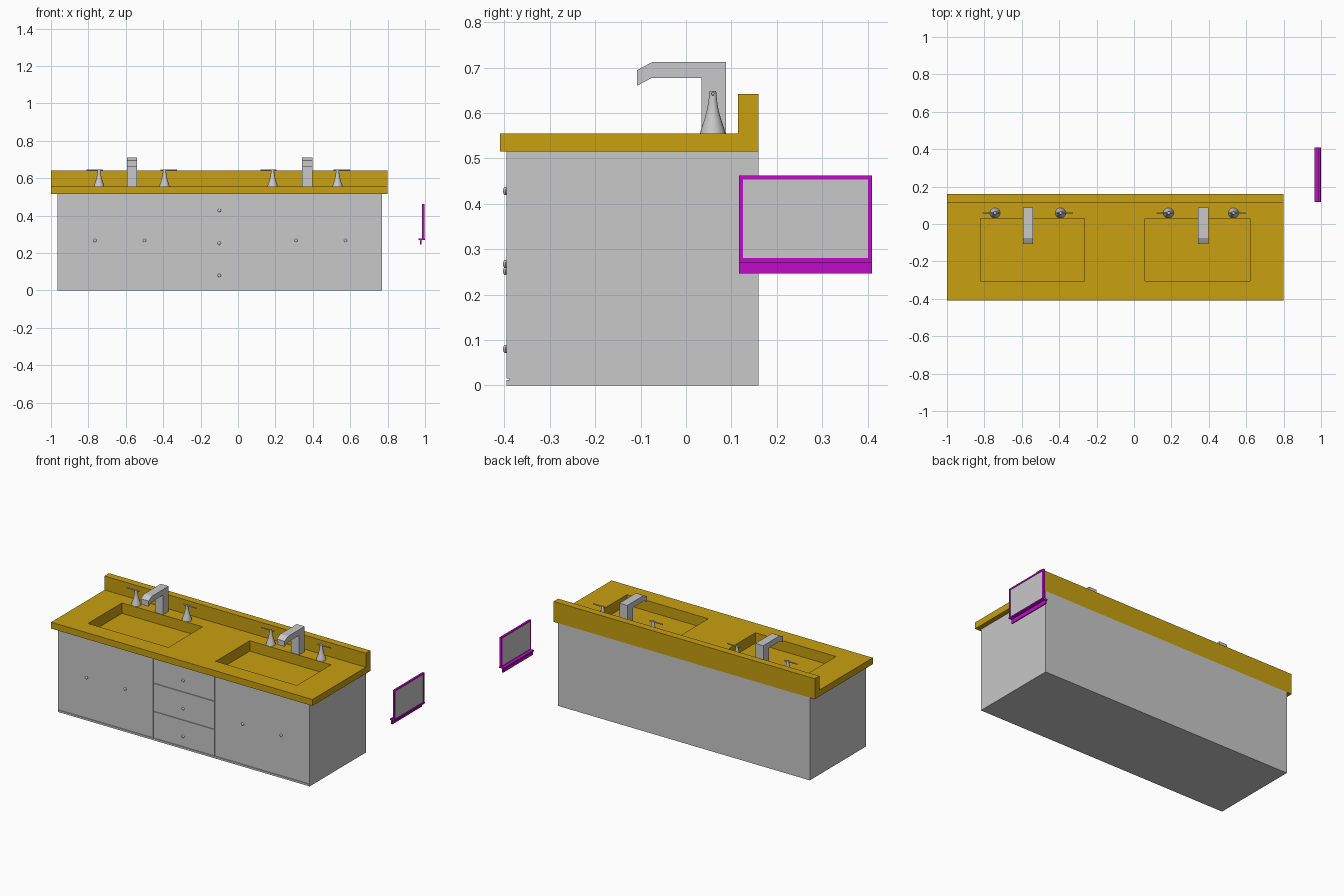
import bpy, bmesh, math
from mathutils import Matrix, Vector

cube = bpy.data.objects.get("Cube")
if cube:
    bpy.data.objects.remove(cube, do_unlink=True)


def material(name, rgb):
    m = bpy.data.materials.new(name)
    m.use_nodes = True
    m.diffuse_color = (*rgb, 1)
    bsdf = next(n for n in m.node_tree.nodes if n.type == 'BSDF_PRINCIPLED')
    bsdf.inputs["Base Color"].default_value = (*rgb, 1)
    return m


grey = material("light grey", (0.58, 0.58, 0.58))
gold = material("mustard", (0.58, 0.35, 0.005))
magenta = material("magenta", (0.52, 0.004, 0.58))


def finish(bm, name, mat, smooth=False):
    bmesh.ops.recalc_face_normals(bm, faces=bm.faces)
    mesh = bpy.data.meshes.new(name)
    bm.to_mesh(mesh)
    bm.free()
    mesh.materials.append(mat)
    ob = bpy.data.objects.new(name, mesh)
    bpy.context.collection.objects.link(ob)
    if smooth:
        bpy.ops.object.select_all(action='DESELECT')
        ob.select_set(True)
        bpy.context.view_layer.objects.active = ob
        bpy.ops.object.shade_smooth_by_angle(angle=math.radians(40))
    return ob


def add_box(bm, x, y, z):
    lo, hi = Vector((x[0], y[0], z[0])), Vector((x[1], y[1], z[1]))
    mat = Matrix.Translation((lo + hi) / 2) @ Matrix.Diagonal((*(hi - lo), 1))
    bmesh.ops.create_cube(bm, size=1, matrix=mat)


def box(name, mat, x, y, z):
    bm = bmesh.new()
    add_box(bm, x, y, z)
    return finish(bm, name, mat)


LEFT, RIGHT, FRONT, BACK = -0.965, 0.77, -0.395, 0.16
UNDER, TOP, BASIN, SPLASH = 0.515, 0.555, 0.49, 0.642
GROOVE = 0.006

# Cabinet body, open under the counter so the basins can hang inside
bm = bmesh.new()
add_box(bm, (LEFT, RIGHT), (FRONT + GROOVE, BACK), (0, UNDER))
lid = [f for f in bm.faces if f.calc_center_median().z > UNDER - 0.001]
bmesh.ops.delete(bm, geom=lid, context='FACES_ONLY')
finish(bm, "cabinet_body", grey)

# Door and drawer fronts with narrow grooves between them
skin = (FRONT, FRONT + GROOVE)
base, split_l, split_r = 0.015, -0.307, 0.118
g = 0.003
box("toe_strip", grey, (LEFT, RIGHT), skin, (0, base - g))
box("right_door", grey, (LEFT, split_l - g), skin, (base, UNDER))
box("left_door", grey, (split_r + g, RIGHT), skin, (base, UNDER))
levels = [base - g / 2, 0.18, 0.355, UNDER]
for i in range(3):
    box(f"drawer_front_{i + 1}", grey, (split_l + g, split_r - g), skin,
        (levels[i] + g / 2, levels[i + 1] - g / 2))

# Knobs
spots = [(x, 0.267) for x in (-0.765, -0.5, 0.31, 0.575)]
spots += [(-0.1, z) for z in (0.08, 0.252, 0.428)]
for i, (x, z) in enumerate(spots):
    bm = bmesh.new()
    bmesh.ops.create_uvsphere(
        bm, u_segments=12, v_segments=8, radius=1,
        matrix=Matrix.Translation((x, FRONT - 0.003, z))
        @ Matrix.Diagonal((0.009, 0.005, 0.009, 1)))
    finish(bm, f"knob_{i + 1}", grey, smooth=True)

# Countertop: one sheet with sunken basins and a raised backsplash
xs = [-1, -0.82, -0.265, 0.06, 0.62, 0.8]
ys = [-0.41, -0.305, 0.03, 0.115, BACK]
bm = bmesh.new()
grid = [[bm.verts.new((x, y, TOP)) for x in xs] for y in ys]
cells = {}
for j in range(len(ys) - 1):
    for i in range(len(xs) - 1):
        cells[i, j] = bm.faces.new((grid[j][i], grid[j][i + 1],
                                    grid[j + 1][i + 1], grid[j + 1][i]))
# skirt, then the underside of the overhang
rim = [e for e in bm.edges if e.is_boundary]
ret = bmesh.ops.extrude_edge_only(bm, edges=rim)["geom"]
for v in ret:
    if isinstance(v, bmesh.types.BMVert):
        v.co.z = UNDER
rim = [e for e in ret if isinstance(e, bmesh.types.BMEdge)]
ret = bmesh.ops.extrude_edge_only(bm, edges=rim)["geom"]
for v in ret:
    if isinstance(v, bmesh.types.BMVert):
        v.co.x = min(max(v.co.x, LEFT), RIGHT)
        v.co.y = max(v.co.y, FRONT)
# basins
for key in ((1, 1), (3, 1)):
    face = bmesh.ops.extrude_discrete_faces(bm, faces=[cells[key]])["faces"][0]
    for v in face.verts:
        v.co.z = BASIN
bmesh.ops.remove_doubles(bm, verts=bm.verts, dist=0.0001)
finish(bm, "countertop", gold)
box("backsplash", gold, (xs[0], xs[-1]), (ys[-2], BACK), (TOP, SPLASH))

# Faucets: extruded side profile
profile = [(0.088, TOP), (0.088, 0.712), (-0.075, 0.712), (-0.108, 0.694),
           (-0.108, 0.66), (-0.076, 0.677), (0.034, 0.677), (0.034, TOP)]
for side, cx in (("right", -0.567), ("left", 0.37)):
    bm = bmesh.new()
    face = bm.faces.new([bm.verts.new((cx - 0.027, y, z)) for y, z in profile])
    ret = bmesh.ops.extrude_face_region(bm, geom=[face])["geom"]
    bmesh.ops.translate(bm, vec=(0.054, 0, 0),
                        verts=[v for v in ret if isinstance(v, bmesh.types.BMVert)])
    finish(bm, f"{side}_faucet", grey)

# Tap handles: flared turned post with a thin lever pointing outward
flare = [(0.028, TOP), (0.025, 0.567), (0.018, 0.587), (0.0125, 0.608),
         (0.009, 0.63), (0.0075, 0.648), (0, 0.648)]
for i, (cx, out) in enumerate(((-0.743, -1), (-0.393, 1), (0.185, -1), (0.532, 1))):
    bm = bmesh.new()
    pts = [bm.verts.new((cx + r, 0.059, z)) for r, z in flare]
    edges = [bm.edges.new(p) for p in zip(pts, pts[1:])]
    bmesh.ops.spin(bm, geom=pts + edges, cent=(cx, 0.059, 0), axis=(0, 0, 1),
                   angle=math.tau, steps=20)
    bmesh.ops.remove_doubles(bm, verts=bm.verts, dist=0.0001)
    finish(bm, f"tap_post_{i + 1}", grey, smooth=True)
    bm = bmesh.new()
    bmesh.ops.create_cone(
        bm, cap_ends=True, segments=10, radius1=0.0045, radius2=0.0035, depth=0.088,
        matrix=Matrix.Translation((cx + out * 0.022, 0.059, 0.643))
        @ Matrix.Rotation(out * math.pi / 2, 4, 'Y'))
    finish(bm, f"tap_lever_{i + 1}", grey, smooth=True)

# Framed panel with a shelf and a hanging lip
y0, y1, z0, z1, t = 0.117, 0.41, 0.272, 0.462, 0.009
fx = (0.985, 0.997)
bm = bmesh.new()
for y, z in (((y0, y1), (z1 - t, z1)), ((y0, y1), (z0, z0 + t)),
             ((y0, y0 + t), (z0 + t, z1 - t)), ((y1 - t, y1), (z0 + t, z1 - t))):
    add_box(bm, fx, y, z)
finish(bm, "panel_frame", magenta)
box("panel", grey, (0.988, 0.994), (y0 + t, y1 - t), (z0 + t, z1 - t))
box("panel_shelf", magenta, (0.966, 1.0), (y0, y1), (0.271, 0.279))
box("panel_lip", magenta, (0.973, 0.981), (y0, y1), (0.247, 0.272))
